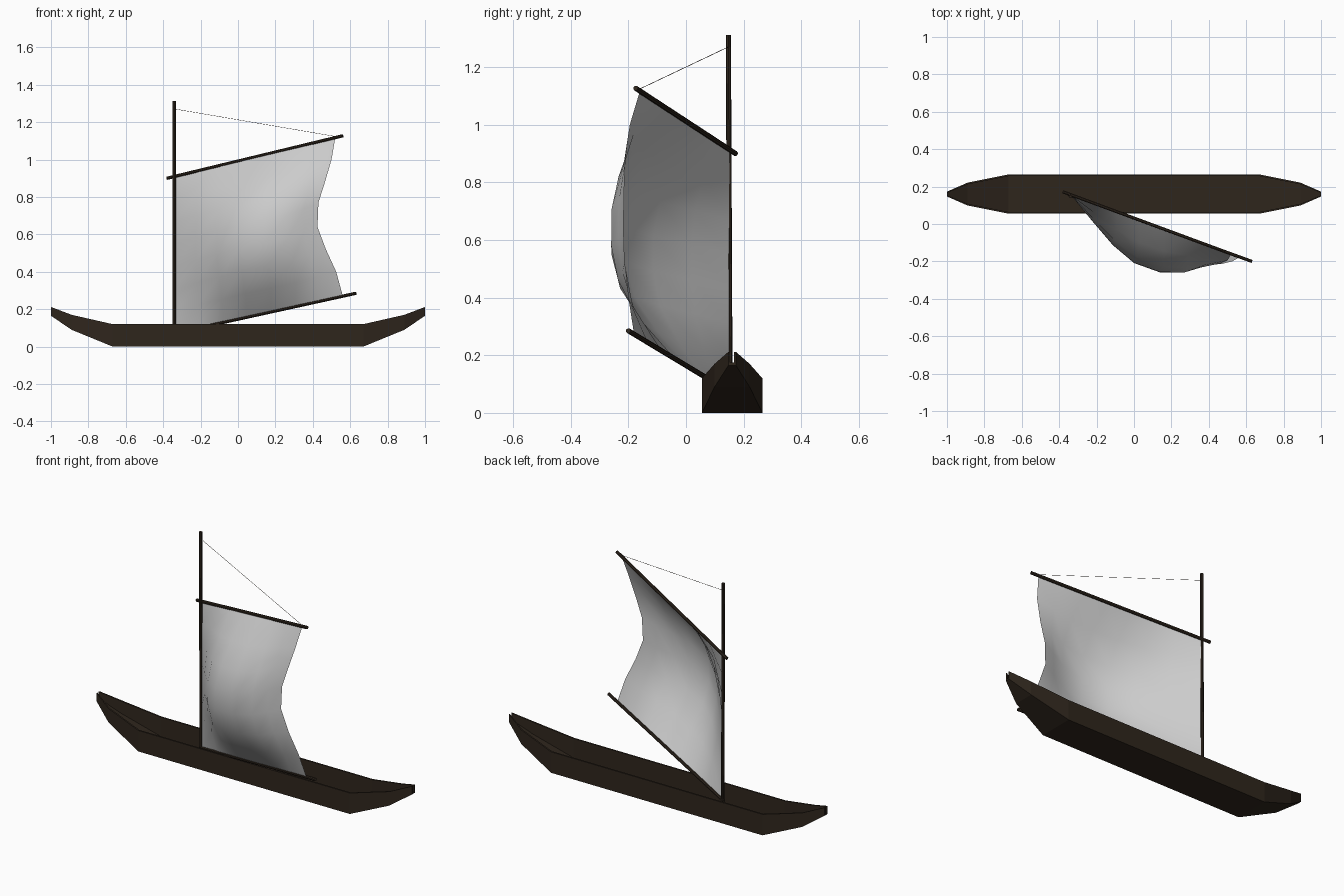
import bpy, bmesh
from mathutils import Vector

if "Cube" in bpy.data.objects:
    bpy.data.objects.remove(bpy.data.objects["Cube"])


def material(name, rgb):
    m = bpy.data.materials.new(name)
    m.diffuse_color = (*rgb, 1)
    m.use_nodes = True
    m.node_tree.nodes["Principled BSDF"].inputs["Base Color"].default_value = m.diffuse_color
    return m


wood = material("dark_wood", (0.028, 0.019, 0.012))


def make(name, bm, mat=None, smooth=False):
    me = bpy.data.meshes.new(name)
    bm.to_mesh(me)
    bm.free()
    ob = bpy.data.objects.new(name, me)
    bpy.context.collection.objects.link(ob)
    if mat:
        me.materials.append(mat)
    for p in me.polygons:
        p.use_smooth = smooth
    return ob


def pole(name, a, b, radius, sides=8):
    a, b = Vector(a), Vector(b)
    bm = bmesh.new()
    bmesh.ops.create_cone(bm, cap_ends=True, segments=sides, radius1=radius,
                          radius2=radius, depth=(b - a).length)
    bm.transform(Vector((0, 0, 1)).rotation_difference(b - a).to_matrix().to_4x4())
    bmesh.ops.translate(bm, verts=bm.verts, vec=(a + b) / 2)
    return make(name, bm, wood)


# Hull: hollow box sections (x, half width, bottom z, top z), mirrored end to end
half = [(0.67, 0.105, 0.0, 0.12), (0.89, 0.061, 0.09, 0.17), (1.0, 0.013, 0.165, 0.212)]
stations = [(-x, w, b, t) for x, w, b, t in reversed(half)] + half
bm = bmesh.new()
rings = []
for x, w, b, t in stations:
    i, f, c = w - min(0.009, w * 0.5), b + 0.01, 0.16
    section = [(-w, t), (-w, b), (w, b), (w, t), (i, t), (i, f), (-i, f), (-i, t)]
    rings.append([bm.verts.new((x, c + y, z)) for y, z in section])
for r, s in zip(rings, rings[1:]):
    for k in range(8):
        n = (k + 1) % 8
        bm.faces.new((r[k], r[n], s[n], s[k]))
for r in (rings[0], rings[-1]):
    bm.faces.new(r)
bmesh.ops.recalc_face_normals(bm, faces=bm.faces)
make("hull", bm, wood)

# Spars and the line holding up the yard
pole("mast", (-0.34, 0.153, 0.01), (-0.34, 0.147, 1.312), 0.009)
pole("yard", (-0.38, 0.172, 0.90), (0.56, -0.175, 1.127), 0.009)
pole("boom", (-0.35, 0.157, 0.07), (0.63, -0.20, 0.285), 0.009)
pole("halyard", (-0.335, 0.147, 1.27), (0.53, -0.165, 1.122), 0.001, 4)

# Sail: 7 x 7 grid from the mast edge to the hollowed free edge, bellied forward
leech = [(0.56, -0.18, 0.272), (0.525, -0.20, 0.40), (0.47, -0.213, 0.52),
         (0.425, -0.217, 0.64), (0.43, -0.215, 0.77), (0.465, -0.21, 0.88),
         (0.50, -0.195, 1.0), (0.52, -0.16, 1.117)]
belly = [0, 0.08, 0.16, 0.203, 0.20, 0.148, 0.07, 0]
drift = [0, 0, 0.005, 0.01, 0.04, 0.06, 0.035, 0]
fullness = [0, 0.5, 0.86, 1, 1, 0.86, 0.5, 0]
bm = bmesh.new()
grid = []
for v in range(8):
    luff = Vector((-0.335, 0.152, 0.075 + 0.835 * v / 7))
    row = []
    for u in range(8):
        p = luff.lerp(Vector(leech[v]), u / 7)
        p += fullness[v] * Vector((drift[u], -belly[u], 0))
        row.append(bm.verts.new(p))
    grid.append(row)
for v in range(7):
    for u in range(7):
        bm.faces.new((grid[v][u], grid[v][u + 1], grid[v + 1][u + 1], grid[v + 1][u]))
make("sail", bm, smooth=True)
